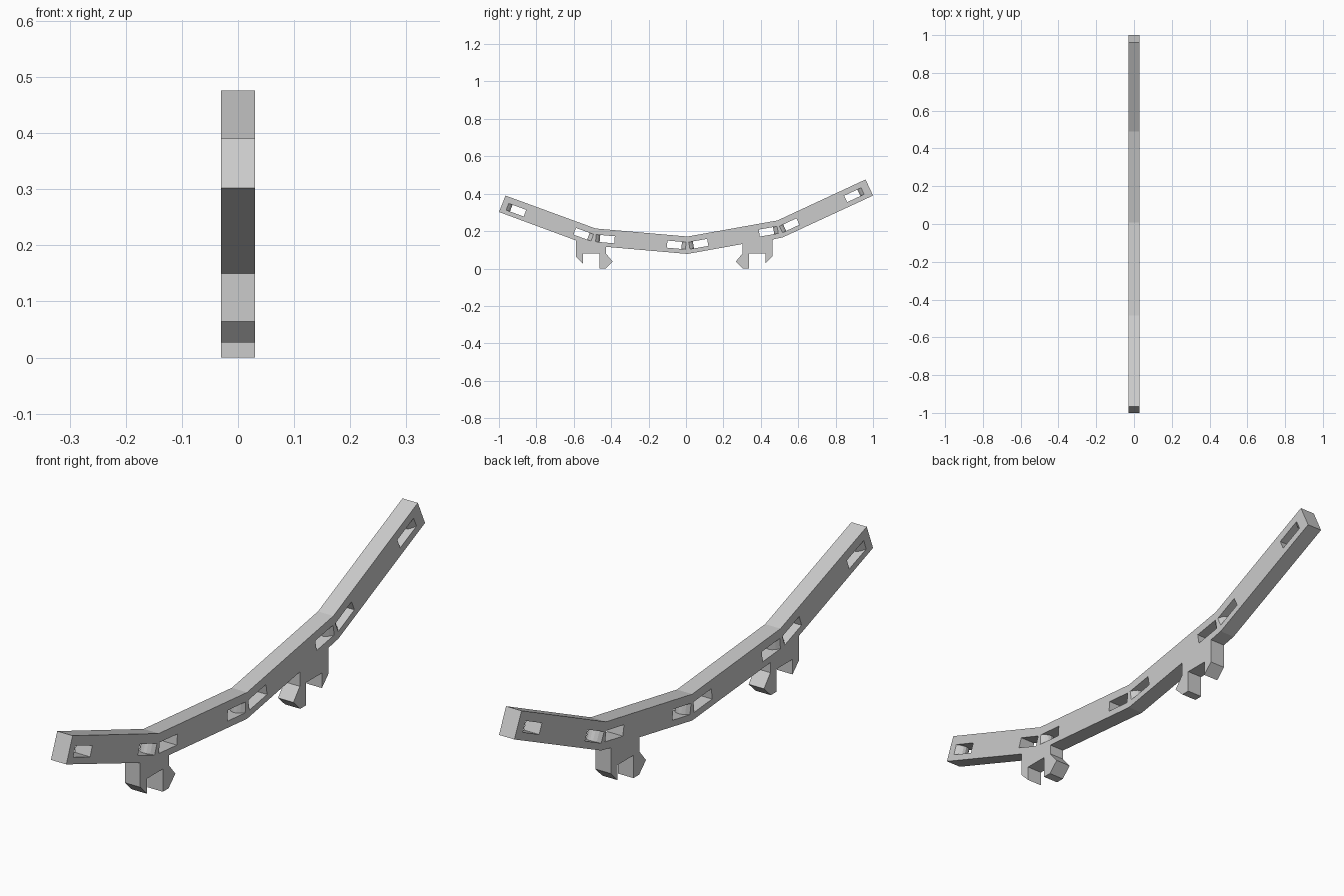
import bpy, bmesh, math
from mathutils import Vector, Matrix

cube = bpy.data.objects.get("Cube")
if cube:
    bpy.data.objects.remove(cube)

HALF = 0.03  # half thickness of the bar

grey = bpy.data.materials.new("light grey")
grey.use_nodes = True
colour = (0.6, 0.6, 0.6, 1)
grey.diffuse_color = colour
grey.node_tree.nodes["Principled BSDF"].inputs["Base Color"].default_value = colour


def prism(name, points, offset):
    """Extrude a closed planar outline along an offset."""
    bm = bmesh.new()
    face = bm.faces.new([bm.verts.new(p) for p in points])
    new = bmesh.ops.extrude_face_region(bm, geom=[face])["geom"]
    bmesh.ops.translate(bm, vec=offset, verts=[g for g in new if isinstance(g, bmesh.types.BMVert)])
    bmesh.ops.recalc_face_normals(bm, faces=bm.faces)
    mesh = bpy.data.meshes.new(name)
    bm.to_mesh(mesh)
    bm.free()
    mesh.materials.append(grey)
    obj = bpy.data.objects.new(name, mesh)
    bpy.context.collection.objects.link(obj)
    return obj


# Side profile (y, z): bent top edge, then the underside with its clips
top = [(-.965, .39), (-.484, .214), (.008, .171), (.489, .257), (.96, .476), (1, .39)]
clip = [(.08, .064), (.043, .027), (.043, .08), (-.046, .08), (-.046, 0),
        (-.078, 0), (-.116, .037), (-.08, .08)]
back_clip = [(.382 + y, z) for y, z in clip]
front_clip = [(-.508 - y, z) for y, z in reversed(clip)]
profile = (top + [(.516, .166), (.462, .155)] + back_clip + [(.302, .131), (.008, .078), (-.428, .116)]
           + front_clip + [(-.588, .15), (-1, .302)])
bar = prism("bent_bar", [(-HALF, y, z) for y, z in profile], Vector((2 * HALF, 0, 0)))

# Strap slots, two per straight section: centre y, centre z, angle
slots = [(-.908, .313, -20), (-.548, .182, -20), (-.432, .158, -5), (-.051, .126, -5),
         (.067, .131, 10), (.441, .198, 10), (.553, .23, 25), (.899, .393, 25)]
LENGTH, HEIGHT, BULGE = .1, .038, .022
for i, (y, z, angle) in enumerate(slots):
    side = -1 if i % 2 == 0 else 1  # outer end carries the bulging wall
    end = side * LENGTH / 2
    outline = [(-.04, -end), (-.04, end)]
    for k in range(7):
        t = -1 + k / 3
        outline.append((HALF * t, end - side * BULGE * (1 - t * t)))
    outline += [(.04, end), (.04, -end)]
    cutter = prism("slot_cutter", [(x, u, -HEIGHT / 2) for x, u in outline], Vector((0, 0, HEIGHT)))
    cutter.hide_render = True
    cutter.data.transform(Matrix.Translation((0, y, z)) @ Matrix.Rotation(math.radians(angle), 4, "X"))
    cut = bar.modifiers.new("slot", "BOOLEAN")
    cut.operation = "DIFFERENCE"
    cut.solver = "EXACT"
    cut.object = cutter

# Bake the slots and drop the cutters
bpy.context.view_layer.update()
baked = bpy.data.meshes.new_from_object(bar.evaluated_get(bpy.context.evaluated_depsgraph_get()))
bar.modifiers.clear()
bar.data = baked
for obj in list(bpy.data.objects):
    if obj.name.startswith("slot_cutter"):
        bpy.data.objects.remove(obj)
